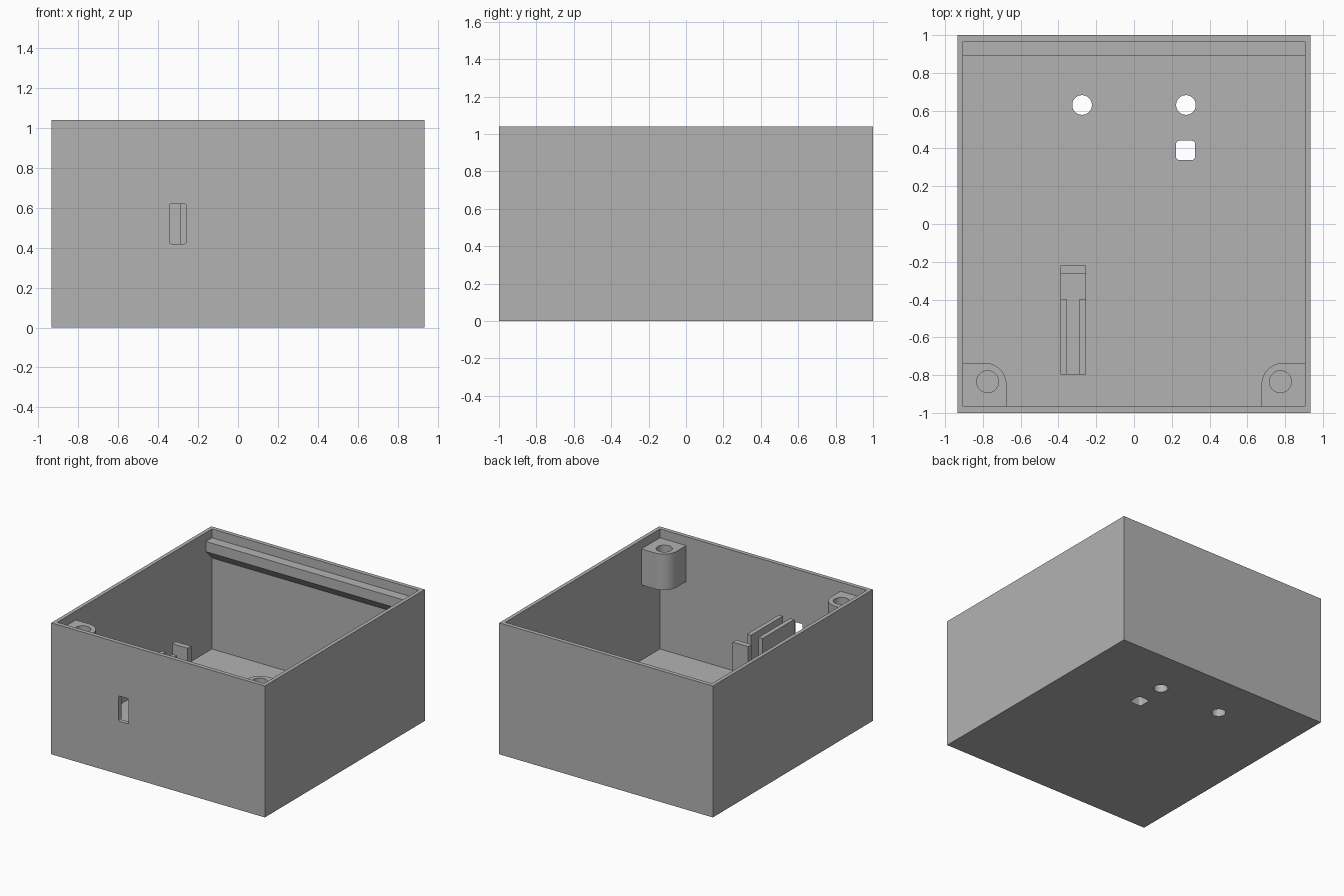
import bpy, bmesh, math

old = bpy.data.objects.get("Cube")
if old:
    bpy.data.objects.remove(old, do_unlink=True)

grey = bpy.data.materials.new("plain grey")
grey.use_nodes = True
grey.diffuse_color = (0.45, 0.45, 0.45, 1)
grey.node_tree.nodes["Principled BSDF"].inputs["Base Color"].default_value = grey.diffuse_color

W, D, H = 0.935, 1.0, 1.04          # half width, half depth, height
IW, ID, FLOOR = 0.905, 0.967, 0.09  # inner half sizes and floor level
LEDGE = 0.97                        # level on which the lid rests


def prism(name, pts, z0, z1):
    """Extrude a flat outline from z0 to z1."""
    bm = bmesh.new()
    face = bm.faces.new([bm.verts.new((x, y, z0)) for x, y in pts])
    res = bmesh.ops.extrude_face_region(bm, geom=[face])
    top = [v for v in res["geom"] if isinstance(v, bmesh.types.BMVert)]
    bmesh.ops.translate(bm, verts=top, vec=(0, 0, z1 - z0))
    bmesh.ops.recalc_face_normals(bm, faces=bm.faces)
    mesh = bpy.data.meshes.new(name)
    bm.to_mesh(mesh)
    bm.free()
    mesh.materials.append(grey)
    ob = bpy.data.objects.new(name, mesh)
    bpy.context.collection.objects.link(ob)
    return ob


def rect(x0, x1, y0, y1):
    return [(x0, y0), (x1, y0), (x1, y1), (x0, y1)]


def arc(cx, cy, r, a0, a1, n):
    steps = [math.radians(a0 + (a1 - a0) * i / n) for i in range(n + 1)]
    return [(cx + r * math.cos(a), cy + r * math.sin(a)) for a in steps]


def circle(cx, cy, r, n=40):
    return arc(cx, cy, r, 0, 360, n)[:-1]


def rounded(cx, cy, hx, hy, r):
    corners = [(1, 1, 0), (-1, 1, 90), (-1, -1, 180), (1, -1, 270)]
    return [p for sx, sy, a in corners
            for p in arc(cx + sx * (hx - r), cy + sy * (hy - r), r, a, a + 90, 5)]


def cut(target, cutter):
    """Subtract a cutter, apply the result and remove the cutter."""
    cutter.hide_render = True
    mod = target.modifiers.new("cut", "BOOLEAN")
    mod.operation, mod.solver, mod.object = "DIFFERENCE", "EXACT", cutter
    bpy.context.view_layer.objects.active = target
    bpy.ops.object.modifier_apply(modifier=mod.name)
    bpy.data.objects.remove(cutter, do_unlink=True)


def smooth(ob):
    bpy.ops.object.select_all(action="DESELECT")
    ob.select_set(True)
    bpy.context.view_layer.objects.active = ob
    bpy.ops.object.shade_smooth_by_angle(angle=math.radians(30))


# Open case
case = prism("case", rect(-W, W, -D, D), 0, H)
cut(case, prism("cavity", rect(-IW, IW, -ID, ID), FLOOR, H + 0.2))

# Floor holes: two round, one rounded square
for x in (-0.275, 0.275):
    cut(case, prism("round_hole", circle(x, 0.63, 0.052), -0.1, 0.2))
cut(case, prism("square_hole", rounded(0.273, 0.39, 0.051, 0.051, 0.018), -0.1, 0.2))

# Slot in the front wall, drawn flat and turned upright
slot = prism("front_slot", rounded(-0.302, 0.52, 0.042, 0.1, 0.008), 0.9, 1.1)
slot.rotation_euler.x = math.pi / 2
bpy.context.view_layer.update()
cut(case, slot)
smooth(case)

# Lid rail along the back wall, sloped underneath
rail = prism("back_rail", [(0.89, LEDGE), (0.89, 0.89), (ID, 0.81), (ID, LEDGE)], -IW, IW)
for v in rail.data.vertices:
    y, z, x = v.co
    v.co = (x, y, z)

# Screw posts in the front corners
for side, s in (("left", 1), ("right", -1)):
    outline = [(IW, -ID), (IW, -0.735)] + arc(0.79, -0.85, 0.115, 90, 180, 12) + [(0.675, -ID)]
    post = prism(side + "_screw_post", [(s * x, y) for x, y in outline], 0.685, LEDGE)
    cut(post, prism("screw_hole", circle(s * 0.775, -0.835, 0.058), 0.72, 1.1))
    smooth(post)

# Board holder behind the slot: base, two side rails and an end stop
prism("holder_base", rect(-0.39, -0.255, -0.797, -0.22), FLOOR, 0.41)
prism("holder_stop", rect(-0.39, -0.255, -0.265, -0.22), 0.41, 0.74)
for side, x in (("right", -0.39), ("left", -0.29)):
    prism(side + "_holder_rail", rect(x, x + 0.035, -0.797, -0.4), 0.41, 0.735)
